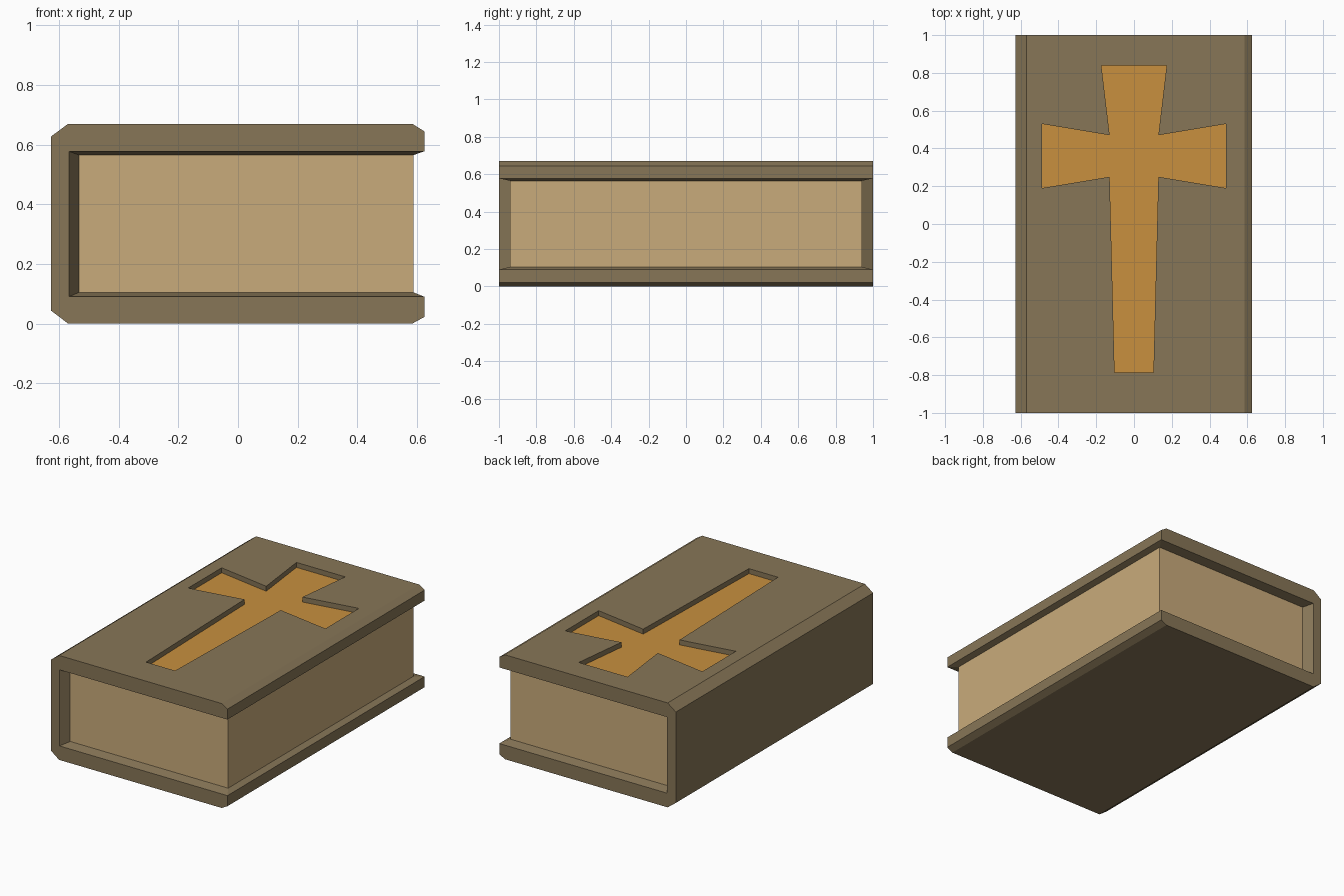
import bpy, bmesh

if "Cube" in bpy.data.objects:
    bpy.data.objects.remove(bpy.data.objects["Cube"])


def material(name, rgb):
    # Convert 0-255 display colour to linear
    lin = [((c / 255 + 0.055) / 1.055) ** 2.4 for c in rgb]
    mat = bpy.data.materials.new(name)
    mat.diffuse_color = (*lin, 1)
    mat.use_nodes = True
    mat.node_tree.nodes["Principled BSDF"].inputs["Base Color"].default_value = mat.diffuse_color
    return mat


def finish(name, bm, mat=None):
    bmesh.ops.recalc_face_normals(bm, faces=bm.faces[:])
    mesh = bpy.data.meshes.new(name)
    bm.to_mesh(mesh)
    bm.free()
    obj = bpy.data.objects.new(name, mesh)
    bpy.context.collection.objects.link(obj)
    if mat:
        mesh.materials.append(mat)
    return obj


def prism(name, outline, z0, z1, mat=None):
    bm = bmesh.new()
    face = bm.faces.new([bm.verts.new((x, y, z0)) for x, y in outline])
    ext = bmesh.ops.extrude_face_region(bm, geom=[face])
    for v in ext["geom"]:
        if isinstance(v, bmesh.types.BMVert):
            v.co.z = z1
    return finish(name, bm, mat)


leather = material("brown leather", (135, 118, 87))
paper = material("cream paper", (201, 171, 123))
gold = material("gold", (200, 144, 63))

# Cover: C-shaped end profile (x, z), the last four points being the opening rim
outer = [(0.625, 0.09), (0.625, 0.022), (0.585, 0), (-0.57, 0), (-0.628, 0.044),
         (-0.628, 0.627), (-0.57, 0.67), (0.585, 0.67), (0.625, 0.645), (0.625, 0.578),
         (-0.567, 0.578), (-0.567, 0.09)]
X0, X1, Y, Z0, Z1 = -0.533, 0.588, 0.94, 0.105, 0.565   # page block limits
pocket = [(X1, Z1), (X0, Z1), (X0, Z0), (X1, Z0)]
rim_ids = [9, 10, 11, 0]

bm = bmesh.new()
ends = [[bm.verts.new((x, s, z)) for x, z in outer] for s in (-1, 1)]
inner = [[bm.verts.new((x, s * Y, z)) for x, z in pocket] for s in (-1, 1)]
rims = [[e[i] for i in rim_ids] for e in ends]
for e in ends:
    bm.faces.new(e)
for i in range(9):                       # outside of boards and spine
    bm.faces.new((ends[0][i], ends[0][i + 1], ends[1][i + 1], ends[1][i]))
for i in range(3):
    for rim, pock in zip(rims, inner):   # sloping lips at both ends
        bm.faces.new((rim[i], rim[i + 1], pock[i + 1], pock[i]))
    bm.faces.new((inner[0][i], inner[0][i + 1], inner[1][i + 1], inner[1][i]))
for i in (0, 3):                         # sloping lips along the open side
    bm.faces.new((rims[0][i], rims[1][i], inner[1][i], inner[0][i]))
cover = finish("cover", bm, leather)

# Page block
prism("pages", [(X0, -Y), (X1, -Y), (X1, Y), (X0, Y)], Z0, Z1, paper)

# Cross-shaped recess in the front board, with a gold inlay on its floor
half = [(0.173, 0.84), (0.129, 0.47), (0.487, 0.53), (0.487, 0.19),
        (0.129, 0.25), (0.103, -0.785)]
cross = half + [(-x, y) for x, y in reversed(half)]
cutter = prism("cross_cutter", cross, 0.632, 0.75)
cutter.hide_render = True
mod = cover.modifiers.new("cross recess", "BOOLEAN")
mod.operation = "DIFFERENCE"
mod.solver = "EXACT"
mod.object = cutter
bpy.context.view_layer.objects.active = cover
bpy.ops.object.modifier_apply(modifier=mod.name)
bpy.data.objects.remove(cutter)
prism("cross_inlay", cross, 0.632, 0.638, gold)
